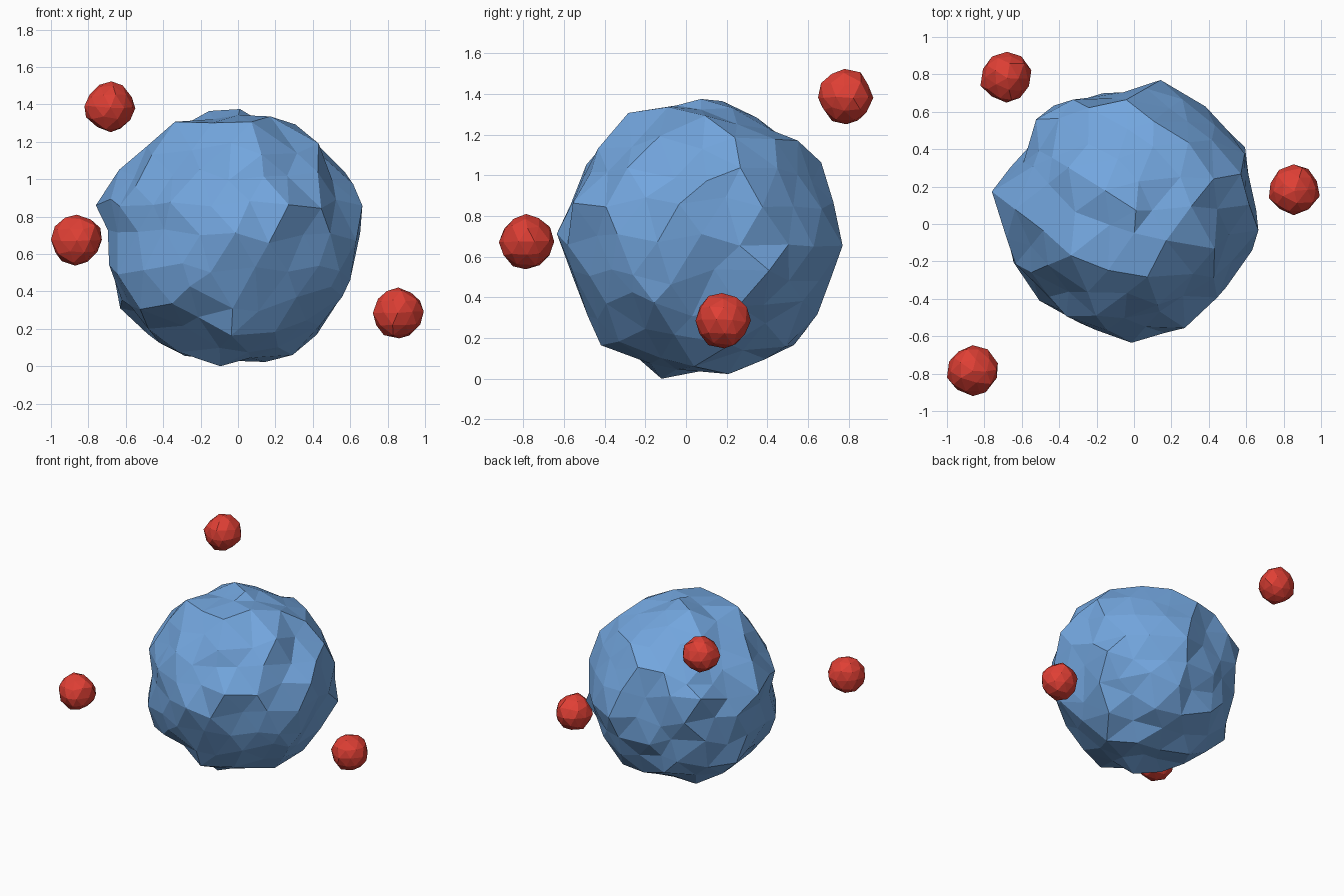
import bpy, bmesh, random
from mathutils import Vector

if "Cube" in bpy.data.objects:
    bpy.data.objects.remove(bpy.data.objects["Cube"])

random.seed(5)


def material(name, color):
    m = bpy.data.materials.new(name)
    m.diffuse_color = color
    m.use_nodes = True
    m.node_tree.nodes["Principled BSDF"].inputs["Base Color"].default_value = m.diffuse_color
    return m


def rock(name, centre, radius, lo, hi, subdivisions, jitter, mat):
    """Flat-shaded ico sphere with points nudged every way, kept to a box."""
    bm = bmesh.new()
    bmesh.ops.create_icosphere(bm, subdivisions=subdivisions, radius=1)
    for v in bm.verts:
        v.co += Vector([random.uniform(-jitter, jitter) for _ in range(3)])
        v.co = Vector(centre) + v.co * radius
    # The outermost point on each side reaches the box, none pass it
    for i in range(3):
        for v in bm.verts:
            v.co[i] = min(max(v.co[i], lo[i]), hi[i])
        min(bm.verts, key=lambda v: v.co[i]).co[i] = lo[i]
        max(bm.verts, key=lambda v: v.co[i]).co[i] = hi[i]
    mesh = bpy.data.meshes.new(name)
    bm.to_mesh(mesh)
    bm.free()
    mesh.materials.append(mat)
    obj = bpy.data.objects.new(name, mesh)
    bpy.context.collection.objects.link(obj)
    return obj


blue = material("blue_rock", (0.17, 0.38, 0.73, 1))
red = material("red_rock", (0.74, 0.05, 0.035, 1))

# Large central rock
rock("large_rock", (-0.03, 0.07, 0.69), 0.675,
     (-0.76, -0.635, 0), (0.665, 0.77, 1.375), 3, 0.065, blue)

# Three small rocks floating around it
h = 0.136
for i, c in enumerate([(-0.685, 0.785, 1.387), (-0.864, -0.784, 0.674), (0.857, 0.183, 0.285)]):
    rock(f"small_rock_{i + 1}", c, 0.134,
         [k - h for k in c], [k + h for k in c], 2, 0.06, red)
